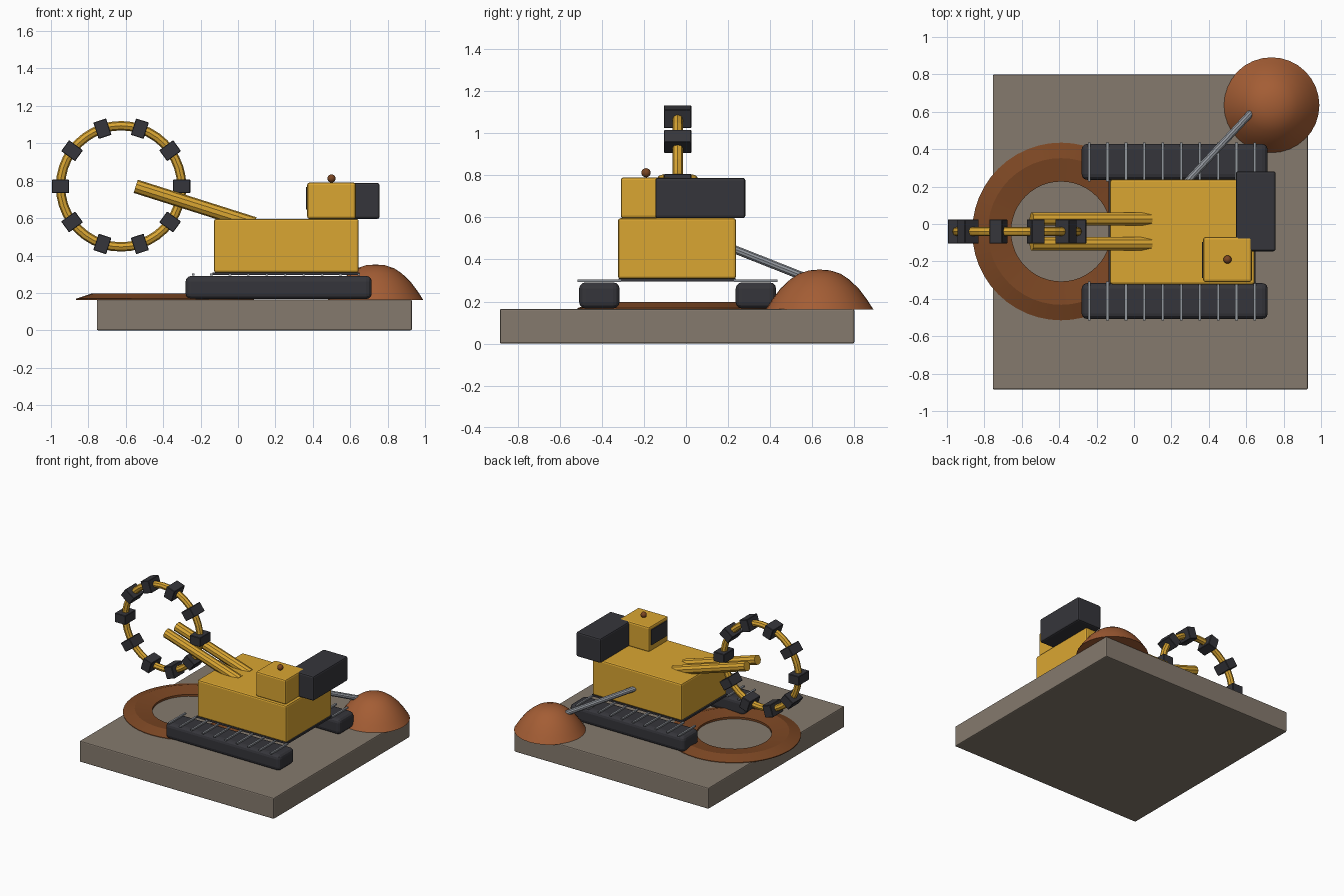
import bpy, math
from mathutils import Vector

if "Cube" in bpy.data.objects:
    bpy.data.objects.remove(bpy.data.objects["Cube"])


def material(name, r, g, b):
    m = bpy.data.materials.new(name)
    m.use_nodes = True
    m.diffuse_color = (r, g, b, 1)
    m.node_tree.nodes["Principled BSDF"].inputs["Base Color"].default_value = (r, g, b, 1)
    return m


YELLOW = material("machine yellow", 0.70, 0.38, 0.032)
STONE = material("stone", 0.235, 0.195, 0.155)
DARK = material("dark rubber", 0.036, 0.036, 0.043)
RUST = material("loose soil", 0.37, 0.11, 0.035)
EARTH = material("dark earth", 0.20, 0.062, 0.017)
STEEL = material("steel", 0.28, 0.30, 0.33)


def finish(name, mat, smooth=None):
    ob = bpy.context.object
    ob.name = name
    ob.data.materials.append(mat)
    if smooth:
        bpy.ops.object.shade_smooth_by_angle(angle=math.radians(smooth))
    return ob


def box(name, x, y, z, mat, bevel=0.0, segments=2):
    """Box from (min, max) pairs, with rounded edges."""
    bpy.ops.mesh.primitive_cube_add(size=1, location=[sum(p) / 2 for p in (x, y, z)])
    bpy.context.object.scale = [p[1] - p[0] for p in (x, y, z)]
    bpy.ops.object.transform_apply(location=False, rotation=False, scale=True)
    ob = finish(name, mat)
    if bevel:
        mod = ob.modifiers.new("rounded edges", "BEVEL")
        mod.width, mod.segments = bevel, segments
    return ob


def rod(name, a, b, radius, mat, sides):
    a, b = Vector(a), Vector(b)
    bpy.ops.mesh.primitive_cylinder_add(vertices=sides, radius=radius, depth=(b - a).length,
                                        location=(a + b) / 2)
    bpy.context.object.rotation_euler = (b - a).to_track_quat("Z", "Y").to_euler()
    return finish(name, mat)


def lathe(name, profile, centre, mat, sides, smooth):
    """Spin a (radius, height) profile about the vertical axis."""
    verts, faces = [], []
    for i in range(sides):
        a = math.tau * i / sides
        verts += [(r * math.cos(a), r * math.sin(a), z) for r, z in profile]
    n = len(profile)
    for i in range(sides):
        j = (i + 1) % sides
        for k in range(n):
            m = (k + 1) % n
            faces.append((i * n + k, j * n + k, j * n + m, i * n + m))
    mesh = bpy.data.meshes.new(name)
    mesh.from_pydata(verts, [], faces)
    ob = bpy.data.objects.new(name, mesh)
    bpy.context.collection.objects.link(ob)
    ob.location = (*centre, 0)
    bpy.ops.object.select_all(action="DESELECT")
    ob.select_set(True)
    bpy.context.view_layer.objects.active = ob
    bpy.ops.object.mode_set(mode="EDIT")
    bpy.ops.mesh.select_all(action="SELECT")
    bpy.ops.mesh.remove_doubles(threshold=0.0001)
    bpy.ops.mesh.normals_make_consistent(inside=False)
    bpy.ops.object.mode_set(mode="OBJECT")
    return finish(name, mat, smooth)


# Ground: slab, dug ring and spoil heap
MID = -0.04
box("ground_slab", (-0.755, 0.93), (-0.885, 0.80), (0, 0.165), STONE, 0.008)
lathe("dug_ring", [(0.267, 0.163), (0.475, 0.163), (0.475, 0.169), (0.392, 0.197), (0.267, 0.180)],
      (-0.39, MID), EARTH, 48, 8)
lathe("spoil_heap", [(0, 0.162), (0.256, 0.162), (0.225, 0.21), (0.185, 0.263), (0.14, 0.305),
                     (0.1, 0.332), (0.05, 0.348), (0, 0.352)],
      (0.735, 0.635), RUST, 32, 40)

# Crawler tracks with steel tread bars
for side, label in ((1, "left"), (-1, "right")):
    y = MID + side * 0.372
    near, far = MID + side * 0.276, MID + side * 0.468
    span = (min(near, far), max(near, far))
    box(label + "_track", (-0.28, 0.715), span, (0.167, 0.291), DARK, 0.03, 3)
    for i in range(10):
        x = -0.24 + i * 0.0985
        box(f"{label}_tread_bar_{i + 1}", (x - 0.007, x + 0.007), (y - 0.104, y + 0.104),
            (0.293, 0.304), STEEL)

# Body, counterweight and cabin
box("under_deck", (-0.135, 0.65), (-0.32, 0.237), (0.296, 0.31), DARK)
box("body", (-0.128, 0.645), (-0.323, 0.238), (0.308, 0.596), YELLOW, 0.012)
box("counterweight", (0.545, 0.757), (-0.146, 0.282), (0.596, 0.788), DARK, 0.012)
box("cabin", (0.37, 0.63), (-0.31, -0.07), (0.596, 0.79), YELLOW, 0.012)
box("cabin_window", (0.364, 0.372), (-0.29, -0.095), (0.645, 0.765), DARK)
bpy.ops.mesh.primitive_uv_sphere_add(segments=16, ring_count=8, radius=0.022,
                                     location=(0.5, -0.19, 0.812))
finish("warning_lamp", EARTH, 60)

# Twin boom arms and discharge conveyor
for offset, label in ((0.066, "left"), (-0.066, "right")):
    rod(label + "_boom", (-0.547, MID + offset, 0.77), (0.088, MID + offset, 0.569),
        0.037, YELLOW, 10)
rod("discharge_conveyor", (0.255, 0.195, 0.462), (0.635, 0.605, 0.30), 0.02, STEEL, 10)

# Digging wheel with evenly spaced buckets
HUB = Vector((-0.625, MID, 0.77))
RADIUS = 0.324
bpy.ops.mesh.primitive_torus_add(location=HUB, rotation=(math.pi / 2, 0, 0), major_radius=RADIUS,
                                 minor_radius=0.025, major_segments=40, minor_segments=8)
finish("wheel_rim", YELLOW)
for i in range(10):
    angle = math.tau * i / 10
    bucket = box(f"bucket_{i + 1}", (-0.046, 0.046), (-0.065, 0.065), (-0.036, 0.036), DARK, 0.003, 1)
    bucket.location = HUB + Vector((math.cos(angle), 0, math.sin(angle))) * RADIUS
    bucket.rotation_euler.y = -angle
